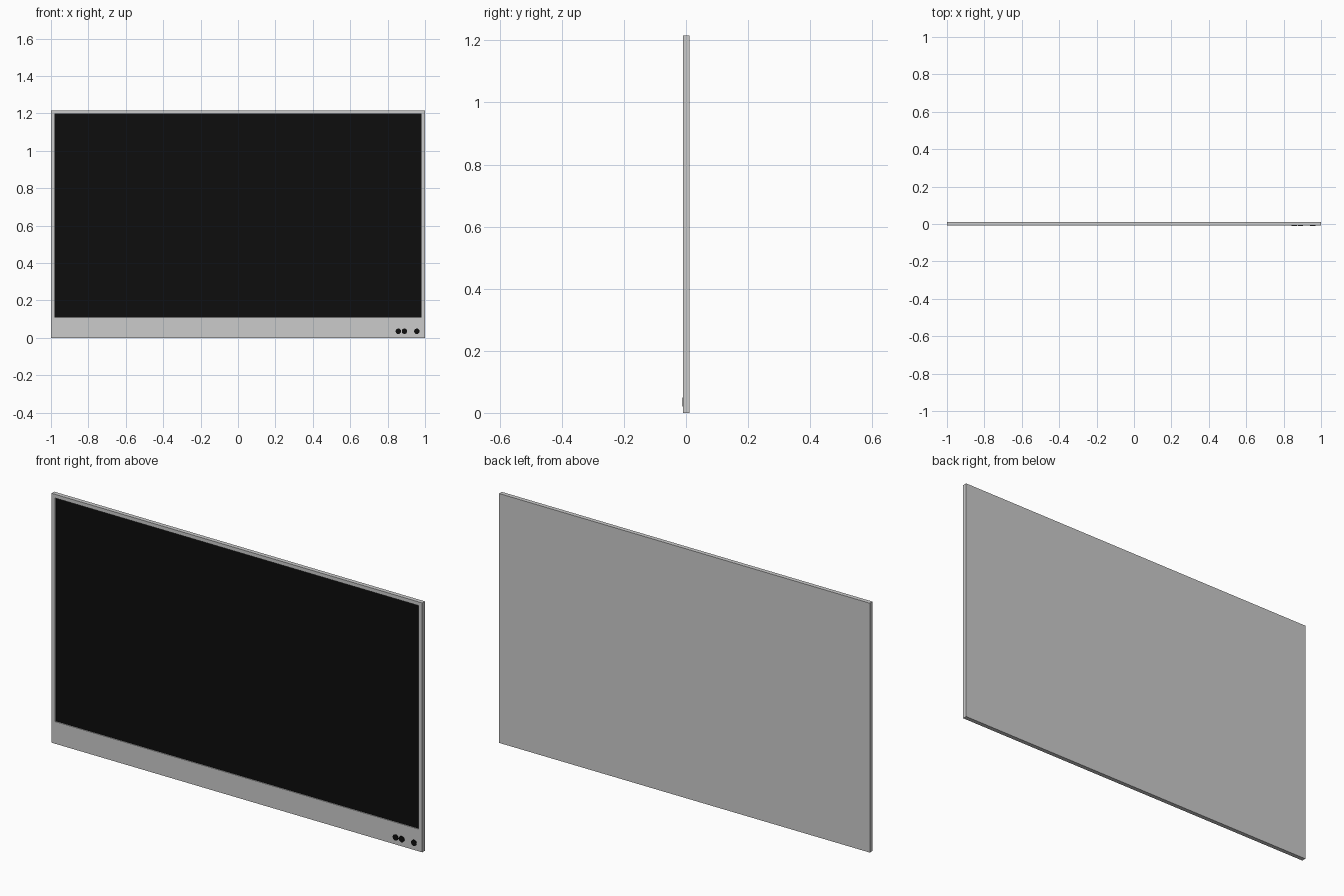
import bpy, bmesh, math

if "Cube" in bpy.data.objects:
    bpy.data.objects.remove(bpy.data.objects["Cube"])

W, H = 1.0, 1.216                 # half width, height
Y_FRONT, Y_BACK = -0.009, 0.012   # casing depth
RECESS = 0.006
SX, SZ0, SZ1 = 0.98, 0.108, 1.198  # screen opening

black = bpy.data.materials.new("black")
black.diffuse_color = (0.004, 0.004, 0.004, 1)
black.use_nodes = True
black.node_tree.nodes["Principled BSDF"].inputs["Base Color"].default_value = black.diffuse_color


def box(bm, x0, x1, y0, y1, z0, z1):
    verts = bmesh.ops.create_cube(bm, size=1)["verts"]
    for v in verts:
        v.co.x = x1 if v.co.x > 0 else x0
        v.co.y = y1 if v.co.y > 0 else y0
        v.co.z = z1 if v.co.z > 0 else z0


def finish(name, bm, mat=None):
    bmesh.ops.recalc_face_normals(bm, faces=bm.faces)
    me = bpy.data.meshes.new(name)
    bm.to_mesh(me)
    bm.free()
    ob = bpy.data.objects.new(name, me)
    bpy.context.collection.objects.link(ob)
    if mat:
        me.materials.append(mat)
    return ob


# Casing: box whose front face is inset to the screen opening and pushed in
bm = bmesh.new()
box(bm, -W, W, Y_FRONT, Y_BACK, 0, H)
bm.normal_update()
front = min(bm.faces, key=lambda f: f.calc_center_median().y)
bmesh.ops.inset_region(bm, faces=[front], thickness=0.02)
for v in front.verts:
    v.co.x = math.copysign(SX, v.co.x)
    v.co.z = SZ1 if v.co.z > H / 2 else SZ0
recess = bmesh.ops.extrude_discrete_faces(bm, faces=[front])["faces"][0]
for v in recess.verts:
    v.co.y += RECESS
finish("casing", bm)

# Screen panel lying on the recess floor
bm = bmesh.new()
box(bm, -SX, SX, Y_FRONT + RECESS - 0.001, Y_FRONT + RECESS + 0.002, SZ0, SZ1)
finish("screen", bm, black)

# Control buttons
for i, x in enumerate((0.857, 0.89, 0.956)):
    bpy.ops.mesh.primitive_cylinder_add(
        vertices=32, radius=0.0145, depth=0.005,
        location=(x, Y_FRONT - 0.0005, 0.035), rotation=(math.pi / 2, 0, 0))
    button = bpy.context.object
    button.name = f"button_{i + 1}"
    button.data.materials.append(black)
    bpy.ops.object.shade_smooth_by_angle()
